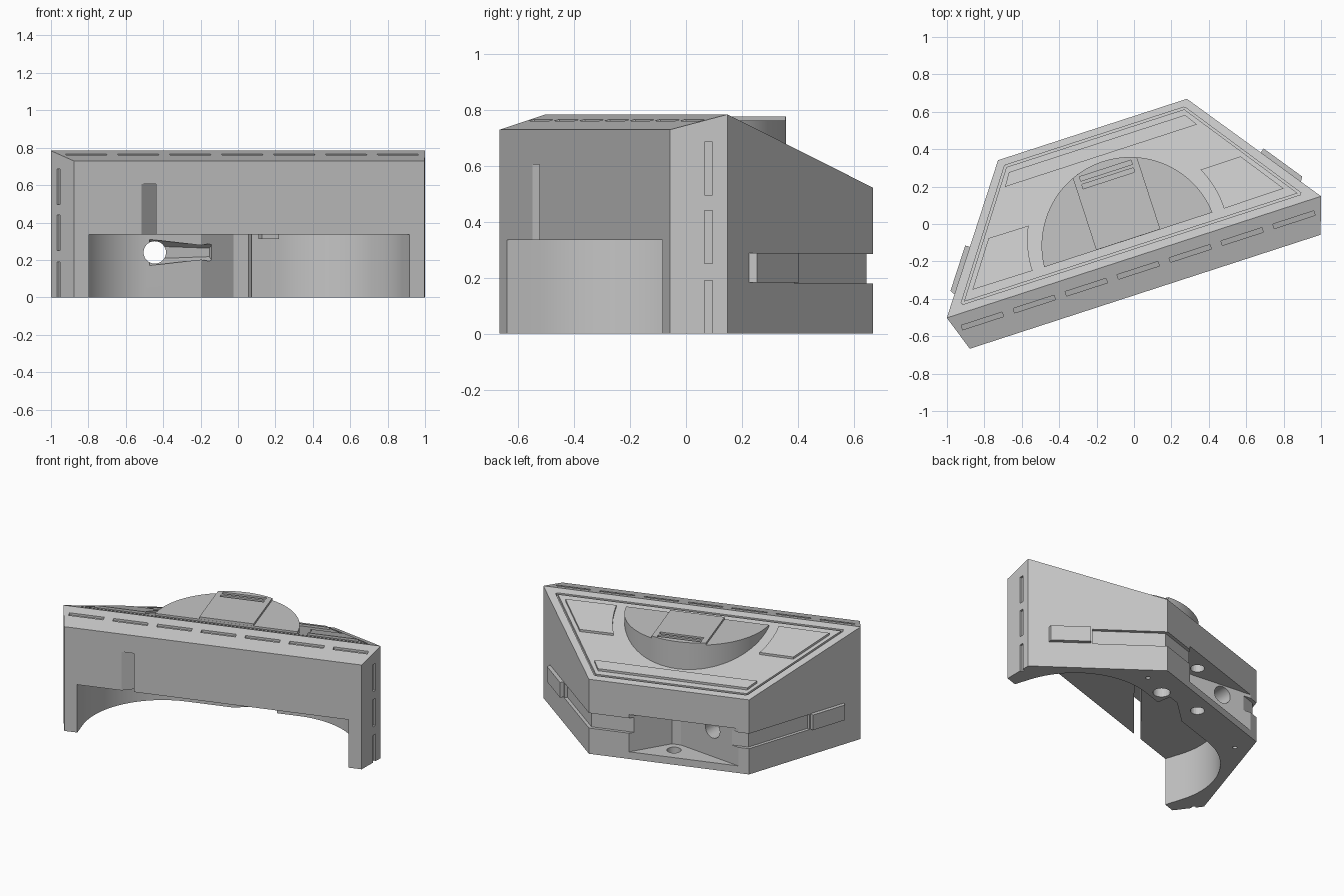
import bpy, bmesh, math
from mathutils import Matrix, Vector

cube = bpy.data.objects.get("Cube")
if cube:
    bpy.data.objects.remove(cube, do_unlink=True)

grey = bpy.data.materials.new("plain grey")
grey.use_nodes = True
colour = (0.56, 0.56, 0.56, 1)
grey.diffuse_color = colour
grey.node_tree.nodes["Principled BSDF"].inputs["Base Color"].default_value = colour

# The housing is symmetric in its own frame, which is turned on the ground plane
FRAME = Matrix.Rotation(math.radians(18), 4, 'Z') @ Matrix.Translation((-0.055, 0, 0))
RIDGE, PEAK = -0.168, 0.784


def top(v):
    return PEAK - 0.366 * (v - RIDGE) if v > RIDGE else PEAK + 0.28 * (v - RIDGE)


def above(h):
    return lambda v: top(v) + h


def finish(name, bm):
    bmesh.ops.recalc_face_normals(bm, faces=bm.faces)
    mesh = bpy.data.meshes.new(name)
    bm.to_mesh(mesh)
    bm.free()
    mesh.materials.append(grey)
    obj = bpy.data.objects.new(name, mesh)
    bpy.context.collection.objects.link(obj)
    return obj


def prism(name, pts, lo, hi, ridge=None):
    """Extrude an outline between two heights, each a number or a function of v."""
    bm = bmesh.new()

    def ring(h):
        return [bm.verts.new(FRAME @ Vector((u, v, h(v) if callable(h) else h))) for u, v in pts]
    a, b = ring(lo), ring(hi)
    n = len(pts)
    bm.faces.new(a)
    bm.faces.new(b)
    for i in range(n):
        bm.faces.new((a[i], a[(i + 1) % n], b[(i + 1) % n], b[i]))
    if ridge:
        bmesh.ops.connect_verts(bm, verts=[b[i] for i in ridge])
    return finish(name, bm)


def bar(name, p, q, r, sides, tip=None):
    """Round or faceted rod between two points, optionally tapered."""
    p, q = Vector(p), Vector(q)
    turn = (q - p).to_track_quat('Z', 'Y').to_matrix().to_4x4()
    bm = bmesh.new()
    bmesh.ops.create_cone(bm, cap_ends=True, segments=sides, radius1=r, radius2=tip or r,
                          depth=(q - p).length, matrix=Matrix.Translation((p + q) / 2) @ turn)
    return finish(name, bm)


def cut(obj, cutter):
    mod = obj.modifiers.new("cut", 'BOOLEAN')
    mod.operation, mod.solver, mod.object = 'DIFFERENCE', 'EXACT', cutter
    bpy.context.view_layer.objects.active = obj
    bpy.ops.object.modifier_apply(modifier=mod.name)
    bpy.data.objects.remove(cutter, do_unlink=True)


def arc(cu, cv, r, a0, a1, n=32):
    angles = [math.radians(a0 + (a1 - a0) * i / n) for i in range(n + 1)]
    return [(cu + r * math.cos(a), cv + r * math.sin(a)) for a in angles]


def rect(u0, u1, v0, v1):
    return [(u0, v0), (u1, v0), (u1, v1), (u0, v1)]


def along(p, q, t0, t1, inside, outside):
    """Rectangle that follows the edge p-q, reaching in and out from it."""
    p, q = Vector(p), Vector(q)
    n = Vector((q.y - p.y, p.x - q.x)).normalized()
    if n.dot(p + q) < 0:
        n.negate()
    a, b = p.lerp(q, t0), p.lerp(q, t1)
    return [tuple(w) for w in (a - n * inside, b - n * inside, b + n * outside, a + n * outside)]


def mirror(pts, s):
    return [(u * s, v) for u, v in pts]


# Main housing
front, side, back = (0.986, -0.363), (1.052, RIDGE), (0.531, 0.549)
outline = [(-front[0], front[1]), front, side, back, (-back[0], back[1]), (-side[0], side[1])]
body = prism("housing", outline, 0, top, ridge=(2, 5))

# Wide rounded bay under the front, with a notch in its back wall
right_arc = arc(0.37, -0.245, 0.53, 0, 90)
bay = [(0.9, -0.6)] + right_arc + mirror(right_arc, -1)[::-1] + [(-0.9, -0.6)]
cut(body, prism("bay", bay, -0.1, 0.335))
cut(body, prism("bay_notch", [(-0.09, 0.2), (-0.07, 0.28), (0.155, 0.385), (0.24, 0.385), (0.212, 0.2)],
                -0.1, 0.335))

# Diagonal channel rising from the bay and opening in the front
dx, dy = 0.847, 0.534
channel = [(u + t * dx, -0.363 + t * dy) for u, t in
           ((-0.605, -0.1), (-0.525, -0.1), (-0.525, 0.65), (-0.605, 0.65))]
cut(body, prism("front_channel", channel, 0.3, 0.605))

# Recess in the back and its holes
recess = [(-0.69, 0.65), (0.38, 0.65), (0.04, 0.355), (-0.02, 0.355)]
cut(body, prism("back_recess", recess, 0.05, 0.31))
for u, v, r, h in ((0, 0.44, 0.045, 0.42), (0.317, 0.37, 0.055, 0.28),
                   (0.52, 0.395, 0.015, 0.08), (-0.52, 0.395, 0.015, 0.08)):
    cut(body, prism("hole", arc(u, v, r, 0, 345, 23), -0.1, h))
cut(body, bar("through_hole", (-0.445, -0.3, 0.24), (-0.445, 0.9, 0.24), 0.06, 32))
cut(body, bar("wall_groove", FRAME @ Vector((-0.35, 0.285, 0.24)),
              FRAME @ Vector((0.01, 0.31, 0.24)), 0.07, 6, 0.045))

# Slots along the front bevel
for i in range(-3, 4):
    c = i * 0.292
    cut(body, prism("bevel_slot", rect(c - 0.115, c + 0.115, -0.255, -0.23), above(-0.015), 0.9))

# Slots on the end faces, grooves round the back
cut(body, prism("back_groove", along(back, (-back[0], back[1]), -0.05, 1.05, 0.022, 0.1), 0.18, 0.285))
for s in (1, -1):
    for z0, z1 in ((-0.05, 0.19), (0.25, 0.44), (0.495, 0.685)):
        cut(body, prism("end_slot", mirror(along(front, side, 0.6, 0.74, 0.015, 0.1), s), z0, z1))
    cut(body, prism("side_groove", mirror(along(side, back, 0.46, 1.05, 0.022, 0.1), s), 0.18, 0.285))

# Fine groove framing the sloped top
corners = [(0.95, -0.12), (0.503, 0.506), (-0.503, 0.506), (-0.95, -0.12)]
for i in range(4):
    p, q = corners[i], corners[(i + 1) % 4]
    cut(body, prism("frame_groove", along(p, q, 0, 1, 0.006, 0.006), above(-0.02), 0.95))

# Plates on the slanted sides, raised panels on the top
for s, word in ((1, "left"), (-1, "right")):
    plate = along(side, back, 0.14, 0.45, 0.02, 0.026)
    plate[3] = tuple(Vector(plate[3]).lerp(Vector(plate[2]), 0.07))
    prism(word + "_side_plate", mirror(plate, s), 0.182, 0.288)
    panel = arc(0, -0.07, 0.538, 0, 26, 12) + [(0.708, 0.168), (0.875, -0.067)]
    prism(word + "_top_panel", mirror(panel, s), above(-0.01), above(0.015))
prism("back_top_panel", [(-0.54, 0.402), (0.54, 0.402), (0.495, 0.47), (-0.495, 0.47)],
      above(-0.01), above(0.015))

# Half-round turret with a raised middle band and two vents
centre, radius = -0.104, 0.474
turret = prism("turret", arc(0, centre, radius, 4, 176, 48), 0.5, 0.762)
half = math.degrees(math.asin(0.18 / radius))
band = prism("turret_band", [(-0.18, -0.07), (0.18, -0.07)] +
             arc(0, centre, radius, 90 - half, 90 + half, 16), 0.7, 0.777)
for v in (0.275, 0.318):
    cut(band, prism("vent", rect(-0.145, 0.145, v - 0.012, v + 0.012), 0.762, 0.9))

# Small tab under the bay ceiling
prism("bay_tab", rect(0.19, 0.285, 0.0, 0.06), 0.312, 0.36)

for obj in (body, turret, band):
    bpy.ops.object.select_all(action='DESELECT')
    obj.select_set(True)
    bpy.context.view_layer.objects.active = obj
    bpy.ops.object.shade_smooth_by_angle(angle=math.radians(14))
